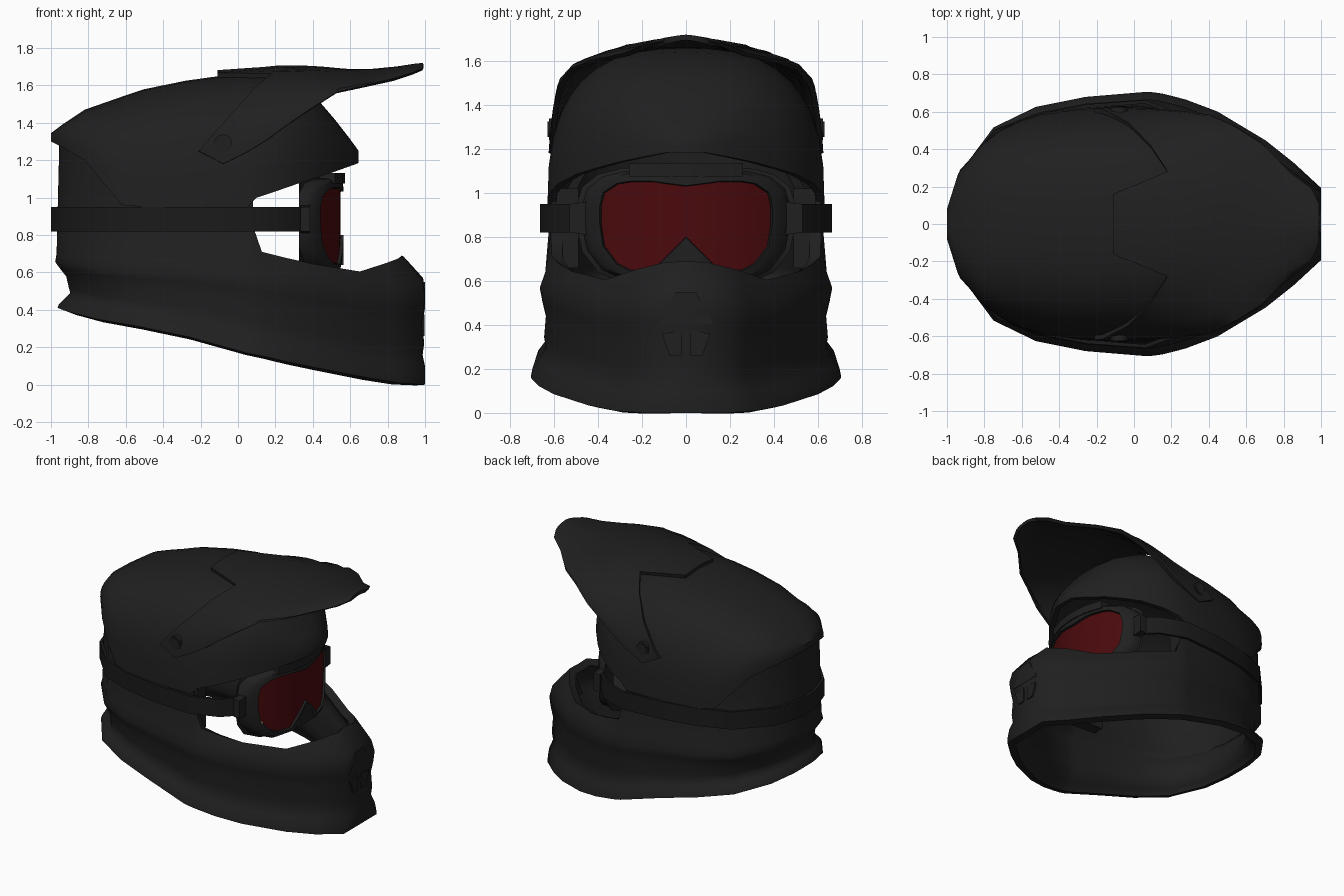
import bpy, bmesh, math
from mathutils import Vector

if "Cube" in bpy.data.objects:
    bpy.data.objects.remove(bpy.data.objects["Cube"])


def material(name, rgb):
    m = bpy.data.materials.new(name)
    m.diffuse_color = (*rgb, 1)
    m.use_nodes = True
    m.node_tree.nodes["Principled BSDF"].inputs["Base Color"].default_value = m.diffuse_color
    return m


BLACK = material("matte black", (0.014, 0.014, 0.014))
STRAP = material("strap black", (0.0105, 0.0105, 0.0105))
RED = material("dark red lens", (0.07, 0.003, 0.004))


def build(name, verts, faces, mat, ref=(0, 0, 0.9), thick=0, angle=35):
    """Mesh with normals pointing away from ref, optional inward thickness."""
    bm = bmesh.new()
    vs = [bm.verts.new(v) for v in verts]
    for f in faces:
        bm.faces.new([vs[i] for i in f])
    bmesh.ops.recalc_face_normals(bm, faces=bm.faces)
    ref = Vector(ref)
    if sum(f.normal.dot(f.calc_center_median() - ref) * f.calc_area() for f in bm.faces) < 0:
        bmesh.ops.reverse_faces(bm, faces=bm.faces)
    me = bpy.data.meshes.new(name)
    bm.to_mesh(me)
    bm.free()
    me.materials.append(mat)
    ob = bpy.data.objects.new(name, me)
    bpy.context.collection.objects.link(ob)
    bpy.ops.object.select_all(action='DESELECT')
    bpy.context.view_layer.objects.active = ob
    ob.select_set(True)
    if thick:
        mod = ob.modifiers.new("wall", 'SOLIDIFY')
        mod.thickness, mod.offset = thick, -1
        bpy.ops.object.modifier_apply(modifier=mod.name)
    bpy.ops.object.shade_smooth_by_angle(angle=math.radians(angle))
    return ob


def loft(name, rows, mat, closed=False, caps=False, **kw):
    """Skin a list of equally long point rows."""
    n = len(rows[0])
    verts = [p for r in rows for p in r]
    faces = [(a * n + i, a * n + (i + 1) % n, (a + 1) * n + (i + 1) % n, (a + 1) * n + i)
             for a in range(len(rows) - 1) for i in range(n if closed else n - 1)]
    if caps:
        faces += [tuple(range(n)), tuple(range(len(verts) - n, len(verts)))]
    return build(name, verts, faces, mat, **kw)


def prism(name, yz, x0, x1, mat):
    """Extrude a y-z outline along x."""
    mid = (sum(p[0] for p in yz) / len(yz), sum(p[1] for p in yz) / len(yz))
    return loft(name, [[(x, y, z) for y, z in yz] for x in (x0, x1)], mat, closed=True, caps=True,
                ref=((x0 + x1) / 2, *mid))


def lerp_table(table, x):
    for a, b in zip(table, table[1:]):
        if x <= b[0]:
            t = max(0, (x - a[0]) / (b[0] - a[0]))
            return [p + (q - p) * t for p, q in zip(a[1:], b[1:])]
    return table[-1][1:]


# Lower shell and chin bar: x, y, bottom z, belt z, top z, top inset
LOWER = [(0.975, 0, 0, .57, .69, .10), (0.97, .15, 0, .56, .685, .10), (.81, .26, .01, .55, .65, .03),
         (.66, .38, .035, .55, .605, .015), (.41, .53, .085, .60, .645, .01), (.25, .59, .12, .62, .68, .01),
         (.13, .62, .15, .63, .71, .01), (.09, .625, .16, .64, .82, .01), (.05, .625, .17, .64, 1.0, .015),
         (-.25, .60, .255, .66, 1.0, -.005), (-.5, .55, .31, .66, 1.0, -.01),
         (-.70, .455, .35, .67, 1.13, -.035), (-.84, .265, .39, .69, 1.28, -.055),
         (-.885, .10, .41, .70, 1.31, -.07), (-.885, 0, .41, .70, 1.31, -.07)]
ring = LOWER + [(s[0], -s[1], *s[2:]) for s in reversed(LOWER[1:-1])]
normals = []
for i in range(len(ring)):
    a, b = ring[i - 1], ring[(i + 1) % len(ring)]
    normals.append(Vector((b[1] - a[1], a[0] - b[0])).normalized())
# (fraction of belt height, outward offset): flared rim, groove, ridge
PROFILE = [(0, .08), (.07, .073), (.17, .042), (.28, .012), (.38, .02), (.58, .012), (.72, .028),
           (.85, .04), (1, .015)]
rows = []
for f, off in PROFILE:
    row = []
    for s, n in zip(ring, normals):
        d = off - min(0, s[5]) * max(0, (f - .4) / .6)
        row.append((min(1, s[0] + n.x * d), s[1] + n.y * d, s[2] + f * (s[3] - s[2])))
    rows.append(row)
rows.append([(s[0] - n.x * s[5], s[1] - n.y * s[5], s[4]) for s, n in zip(ring, normals)])
loft("lower_shell", rows, BLACK, closed=True, thick=0.055, ref=(0, 0, .5), angle=62)

# Upper dome: x, half width, lower edge z, crown z
DOME = [(-1, .08, 1.30, 1.345), (-.94, .27, 1.27, 1.39), (-.82, .42, 1.20, 1.47), (-.72, .50, 1.08, 1.505),
        (-.62, .55, .96, 1.54), (-.5, .59, .95, 1.58), (-.28, .62, .95, 1.625), (-.1, .63, .95, 1.65),
        (.05, .63, .95, 1.66), (.10, .62, 1.0, 1.66), (.22, .585, 1.04, 1.64), (.35, .50, 1.085, 1.58),
        (.43, .42, 1.11, 1.52), (.52, .31, 1.14, 1.415), (.59, .19, 1.165, 1.325), (.645, .08, 1.185, 1.25)]
rows = []
for x, w, zl, zt in DOME:
    row = []
    for k in range(21):
        c, s = math.cos(math.pi * k / 20), math.sin(math.pi * k / 20)
        row.append((x, math.copysign(w * abs(c) ** .76, c), zl + (zt - zl) * max(0, s) ** .76))
    rows.append(row)
n = len(rows[0])
verts = [p for r in rows for p in r]
faces = [(a * n + i, a * n + i + 1, (a + 1) * n + i + 1, (a + 1) * n + i)
         for a in range(len(rows) - 1) for i in range(n - 1)]
faces += [tuple(range(n)), tuple(range(len(verts) - n, len(verts)))]
build("upper_dome", verts, faces, BLACK, thick=0.035, ref=(0, 0, 1), angle=45)

# Peak with side arms: x, edge half width, edge z, ridge z, section exponent
PEAK = [(-.21, .62, 1.25, 1.67, .95), (-.08, .625, 1.18, 1.685, .95), (.1, .618, 1.27, 1.695, .97),
        (.25, .605, 1.38, 1.71, 1), (.41, .585, 1.49, 1.705, 1.1), (.55, .52, 1.575, 1.69, 1.2),
        (.68, .44, 1.60, 1.685, 1.3), (.84, .27, 1.64, 1.70, 1.3), (.95, .19, 1.675, 1.717, 1.3),
        (.99, .11, 1.69, 1.72, 1.3)]
REAR = [(0, -.21), (8, -.17), (30, -.03), (48, .09), (63, .18), (76, -.11), (90, -.11)]
angles = REAR + [(180 - a, x) for a, x in reversed(REAR[:-1])]
rows = []
for deg, xs in angles:
    row = []
    for u in (0, .11, .22, .3, .4, .51, .62, .74, .87, .965, 1):
        x = xs + u * (.99 - xs)
        w, zl, zt, e = lerp_table(PEAK, x)
        t = math.radians(deg)
        row.append((x, math.copysign(w * abs(math.cos(t)) ** e, math.cos(t)),
                    zl + (zt - zl) * math.sin(t) ** e))
    rows.append(row)
loft("peak", rows, BLACK, thick=0.025, ref=(.2, 0, 1), angle=35)

# Peak screws
for side in (-1, 1):
    for r, d, nm in ((.048, .624, "peak_screw"), (.036, .629, "peak_screw_cap")):
        circ = [(-.08 + r * math.cos(k * math.pi / 8), r * math.sin(k * math.pi / 8) + 1.29) for k in range(16)]
        loft(nm, [[(x, side * y, z) for x, z in circ] for y in (.59, d)], BLACK, closed=True, caps=True,
             ref=(-.08, side * .61, 1.29))

# Goggles: columns of (y, bottom z, top z) for lens and frame
LENS = [(0, .80, 1.03), (.08, .72, 1.04), (.15, .65, 1.05), (.25, .65, 1.05), (.31, .68, 1.04),
        (.37, .76, 1.0), (.385, .86, .94)]
FRAME = [(0, .70, 1.105), (.06, .66, 1.115), (.13, .61, 1.11), (.28, .605, 1.10), (.38, .65, 1.075),
         (.45, .74, 1.02), (.475, .85, .94)]


def bend(y, back):
    return max(.325, .56 - .8 * y * y - back)


def outline(cols, back, grow=1.0):
    half = [(y, t) for y, b, t in cols] + [(y, b) for y, b, t in reversed(cols)]
    loop = half + [(-y, z) for y, z in reversed(half) if y > 0]
    return [(bend(y * grow, back), y * grow, .86 + (z - .86) * grow) for y, z in loop]


loft("goggle_frame", [outline(LENS, .16), outline(LENS, .02), outline(LENS, -.005, 1.02),
                      outline(FRAME, 0, .95), outline(FRAME, .025), outline(FRAME, .09),
                      outline(FRAME, .10, 1.05), outline(FRAME, .17, 1.05), outline(LENS, .17)],
     BLACK, closed=True, ref=(.45, 0, .86), angle=35)
full = [(-y, b, t) for y, b, t in reversed(LENS[1:])] + LENS
loft("goggle_lens", [[(bend(y, .012), y, b + (t - b) * k / 3) for k in range(4)] for y, b, t in full],
     RED, ref=(-5, 0, .86))
loft("goggle_top_clip", [[(bend(y, b), y, z) for b, z in ((-.012, 1.075), (-.012, 1.133), (.07, 1.133), (.07, 1.075))]
                         for y in (-.26, -.13, 0, .13, .26)], BLACK, closed=True, caps=True, ref=(.52, 0, 1.1))
prism("nose_bridge", [(-.09, .64), (.09, .64), (.045, .74), (0, .79), (-.045, .74)], .47, .565, BLACK)

# Strap clips and padding beside the eye opening
for s in (-1, 1):
    prism("strap_clip", [(s * .45, .81), (s * .53, .82), (s * .53, .95), (s * .45, .96)], .335, .385, BLACK)
    prism("cheek_pad", [(s * .49, .66), (s * .59, .66), (s * .59, 1.02), (s * .49, 1.02)], -.12, .08, BLACK)

# Strap running round the back of the helmet
path = [(.36, .49), (.26, .59), (.06, .663), (-.25, .64), (-.5, .592), (-.73, .505), (-.93, .29), (-.99, .11)]
path += [(-1, 0)] + [(x, -y) for x, y in reversed(path)]
loft("goggle_strap", [[(x, y, z) for x, y in path] for z in (.82, .95)], STRAP, thick=0.02, ref=(0, 0, .88))

# Nose guard plate and mouth vents on the chin
prism("nose_vent", [(-.125, .405), (.125, .405), (.11, .43), (.045, .55), (-.045, .55), (-.11, .43)],
      .93, 1.0, BLACK)
for s in (-1, 1):
    prism("mouth_vent", [(s * .02, .26), (s * .075, .26), (s * .11, .36), (s * .02, .375)], .93, .998, BLACK)
